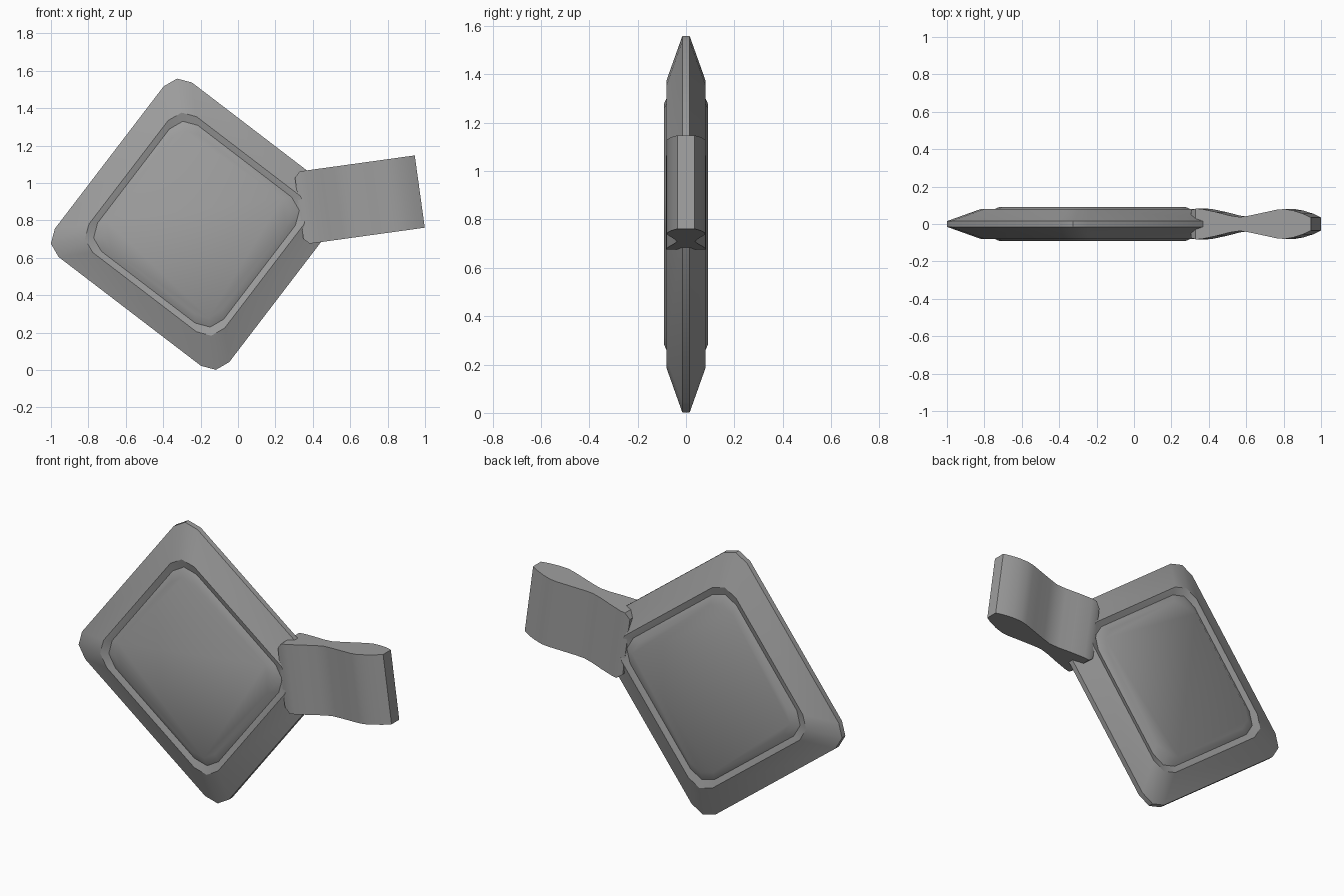
import bpy, bmesh, math

if "Cube" in bpy.data.objects:
    bpy.data.objects.remove(bpy.data.objects["Cube"])

grey = bpy.data.materials.new("plain_grey")
grey.diffuse_color = (0.34, 0.34, 0.34, 1)
grey.use_nodes = True
grey.node_tree.nodes["Principled BSDF"].inputs["Base Color"].default_value = grey.diffuse_color


def loft(name, rings, centre, degrees):
    """Skin closed rings of (u, y, v) points, turned about y and moved to centre (x, z)."""
    c, s = math.cos(math.radians(degrees)), math.sin(math.radians(degrees))
    bm = bmesh.new()
    loops = [[bm.verts.new((centre[0] + u * c - v * s, y, centre[1] + u * s + v * c))
              for u, y, v in ring] for ring in rings]
    n = len(loops[0])
    for a, b in zip(loops, loops[1:]):
        for i in range(n):
            j = (i + 1) % n
            bm.faces.new((a[i], a[j], b[j], b[i]))
    bm.faces.new(loops[0][::-1])
    bm.faces.new(loops[-1])
    bmesh.ops.recalc_face_normals(bm, faces=bm.faces)
    mesh = bpy.data.meshes.new(name)
    bm.to_mesh(mesh)
    bm.free()
    mesh.materials.append(grey)
    obj = bpy.data.objects.new(name, mesh)
    bpy.context.collection.objects.link(obj)
    bpy.ops.object.select_all(action='DESELECT')
    obj.select_set(True)
    bpy.context.view_layer.objects.active = obj
    bpy.ops.object.shade_smooth_by_angle(angle=math.radians(30))
    return obj


def rounded_square(half, y, radius=0.108):
    """Square ring with two-segment rounded corners."""
    pts = []
    for k in range(4):
        base = math.radians(90 * k + 45)
        cu = math.copysign(half - radius, math.cos(base))
        cv = math.copysign(half - radius, math.sin(base))
        for step in (-45, 0, 45):
            t = base + math.radians(step)
            pts.append((cu + radius * math.cos(t), y, cv + radius * math.sin(t)))
    return pts


# Body: thin rim, sloped border, ridge, groove and raised panel, same on both sides
profile = [(0.388, 0.09), (0.424, 0.068), (0.457, 0.08), (0.587, 0.015)]
body = [rounded_square(h, -y) for h, y in profile]
body += [rounded_square(h, y) for h, y in reversed(profile)]
loft("square_body", body, (-0.222, 0.78), -37.4)

# Handle: flat bar with a waist, (distance along, half width, half thickness)
stations = [(0, 0.165, 0.074), (0.03, 0.195, 0.082), (0.06, 0.195, 0.081),
            (0.14, 0.195, 0.064), (0.215, 0.195, 0.045), (0.27, 0.195, 0.037),
            (0.32, 0.195, 0.045), (0.41, 0.195, 0.064), (0.47, 0.195, 0.077),
            (0.51, 0.195, 0.08), (0.56, 0.195, 0.071), (0.61, 0.195, 0.055),
            (0.651, 0.195, 0.035)]
handle = [[(s, -t, -w), (s, t, -w), (s, t, w), (s, -t, w)] for s, w, t in stations]
loft("waisted_handle", handle, (0.327, 0.865), 7.9)
